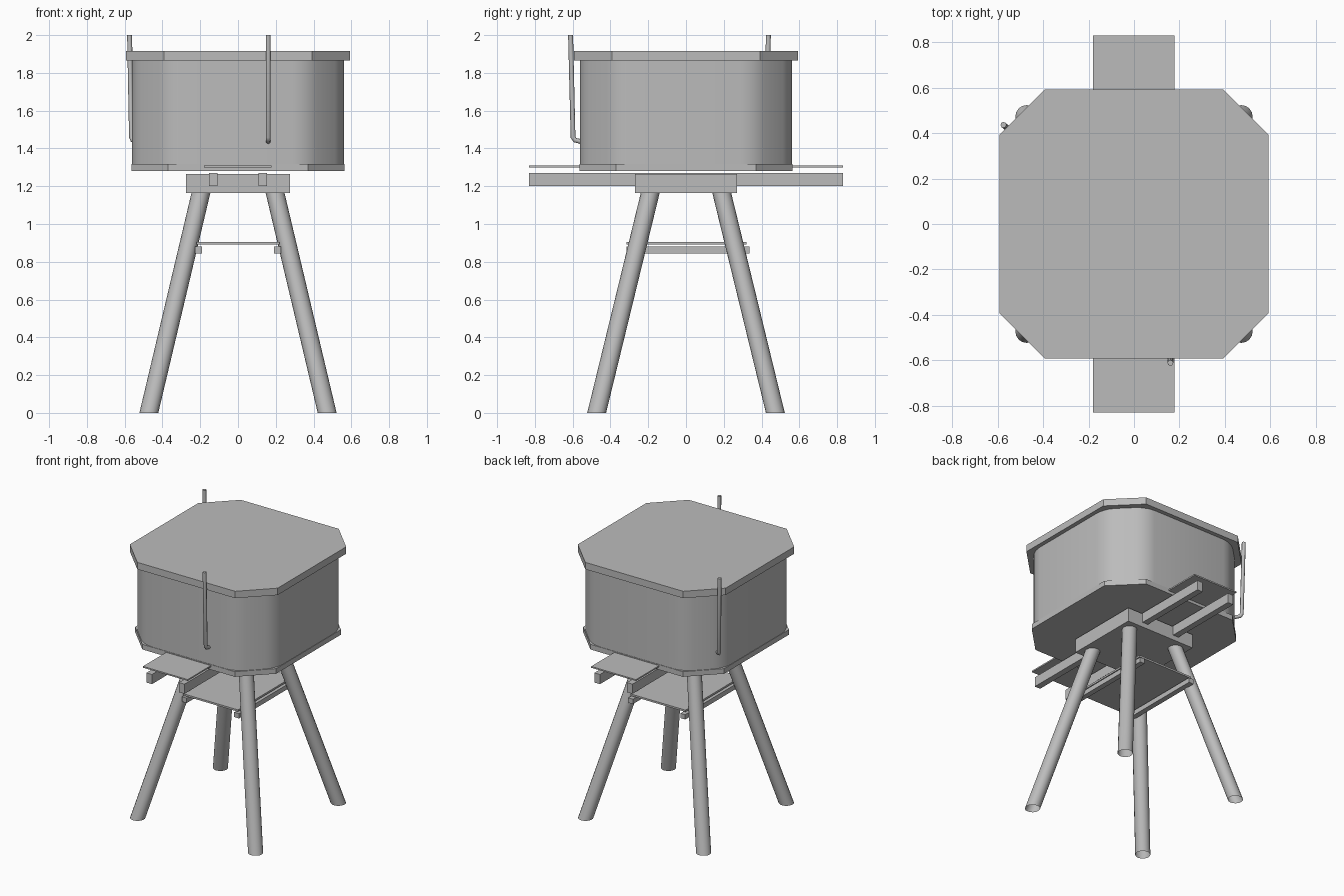
import bpy, bmesh
from math import radians
from mathutils import Vector

if "Cube" in bpy.data.objects:
    bpy.data.objects.remove(bpy.data.objects["Cube"], do_unlink=True)

grey = bpy.data.materials.new("plain grey")
grey.use_nodes = True
colour = (0.5, 0.5, 0.5, 1)
grey.diffuse_color = colour
grey.node_tree.nodes["Principled BSDF"].inputs["Base Color"].default_value = colour


def finish(name, bm, smooth=None):
    bmesh.ops.recalc_face_normals(bm, faces=bm.faces)
    mesh = bpy.data.meshes.new(name)
    bm.to_mesh(mesh)
    bm.free()
    mesh.materials.append(grey)
    obj = bpy.data.objects.new(name, mesh)
    bpy.context.collection.objects.link(obj)
    if smooth:
        bpy.ops.object.select_all(action="DESELECT")
        obj.select_set(True)
        bpy.context.view_layer.objects.active = obj
        bpy.ops.object.shade_smooth_by_angle(angle=radians(smooth))
    return obj


def box(name, x, y, z):
    bm = bmesh.new()
    bmesh.ops.create_cube(bm, size=1)
    for v in bm.verts:
        v.co = [lo + (c + 0.5) * (hi - lo) for c, (lo, hi) in zip(v.co, (x, y, z))]
    return finish(name, bm)


def octagon(name, half, flat, z0, z1, round_corners=False):
    """Square slab with cut corners; flat is where each cut starts."""
    bm = bmesh.new()
    ring = []
    for sx, sy in ((1, 1), (-1, 1), (-1, -1), (1, -1)):
        pair = [(sx * half, sy * flat), (sx * flat, sy * half)]
        ring += pair if sx == sy else pair[::-1]
    face = bm.faces.new([bm.verts.new((x, y, z0)) for x, y in ring])
    top = bmesh.ops.extrude_face_region(bm, geom=[face], use_keep_orig=True)["geom"]
    for v in top:
        if isinstance(v, bmesh.types.BMVert):
            v.co.z = z1
    if round_corners:
        upright = [e for e in bm.edges if abs(e.verts[0].co.z - e.verts[1].co.z) > 0.01]
        bmesh.ops.bevel(bm, geom=upright, offset=0.07, segments=3, profile=0.5,
                        affect="EDGES")
    return finish(name, bm, 40 if round_corners else None)


def leg(name, foot, head, radius):
    # Open tube sheared so that both ends stay level
    bm = bmesh.new()
    bmesh.ops.create_cone(bm, cap_ends=False, segments=16,
                          radius1=radius, radius2=radius, depth=1)
    foot, head = Vector(foot), Vector(head)
    for v in bm.verts:
        centre = foot.lerp(head, v.co.z + 0.5)
        v.co = (centre.x + v.co.x, centre.y + v.co.y, centre.z)
    return finish(name, bm, 40)


def pipe(name, points, radius):
    curve = bpy.data.curves.new(name, "CURVE")
    curve.dimensions = "3D"
    curve.bevel_depth = radius
    curve.bevel_resolution = 2
    curve.use_fill_caps = True
    spline = curve.splines.new("POLY")
    spline.points.add(len(points) - 1)
    for p, co in zip(spline.points, points):
        p.co = (*co, 1)
    curve.materials.append(grey)
    obj = bpy.data.objects.new(name, curve)
    bpy.context.collection.objects.link(obj)
    return obj


# Tank
octagon("tank_bottom_band", 0.565, 0.37, 1.28, 1.317)
octagon("tank_body", 0.562, 0.365, 1.285, 1.88, round_corners=True)
octagon("tank_lid", 0.592, 0.392, 1.865, 1.915)

# Stand head, carrying beams and the two end platforms
box("stand_head", (-0.275, 0.275), (-0.27, 0.27), (1.165, 1.265))
for side, s in (("left", 1), ("right", -1)):
    box(side + "_beam", sorted((s * 0.108, s * 0.153)), (-0.83, 0.83), (1.2, 1.27))
for end, s in (("front", -1), ("back", 1)):
    box(end + "_platform", (-0.18, 0.178), sorted((s * 0.55, s * 0.83)), (1.3, 1.31))

# Splayed legs
for side, sx in (("left", 1), ("right", -1)):
    for end, sy in (("front", -1), ("back", 1)):
        leg(f"{end}_{side}_leg", (sx * 0.472, sy * 0.473, 0),
            (sx * 0.195, sy * 0.188, 1.17), 0.05)

# Lower shelf on its two rails
box("shelf", (-0.22, 0.22), (-0.315, 0.32), (0.892, 0.905))
for side, s in (("left", 1), ("right", -1)):
    box(side + "_shelf_rail", sorted((s * 0.19, s * 0.228)), (-0.315, 0.335), (0.845, 0.88))

# Upright pipes bent into the tank wall
pipe("front_pipe", [(0.16, -0.611, 2), (0.16, -0.598, 1.46), (0.16, -0.588, 1.444),
                    (0.16, -0.55, 1.435)], 0.013)
pipe("corner_pipe", [(-0.574, 0.436, 2), (-0.564, 0.427, 1.46), (-0.557, 0.42, 1.444),
                     (-0.52, 0.385, 1.435)], 0.013)
